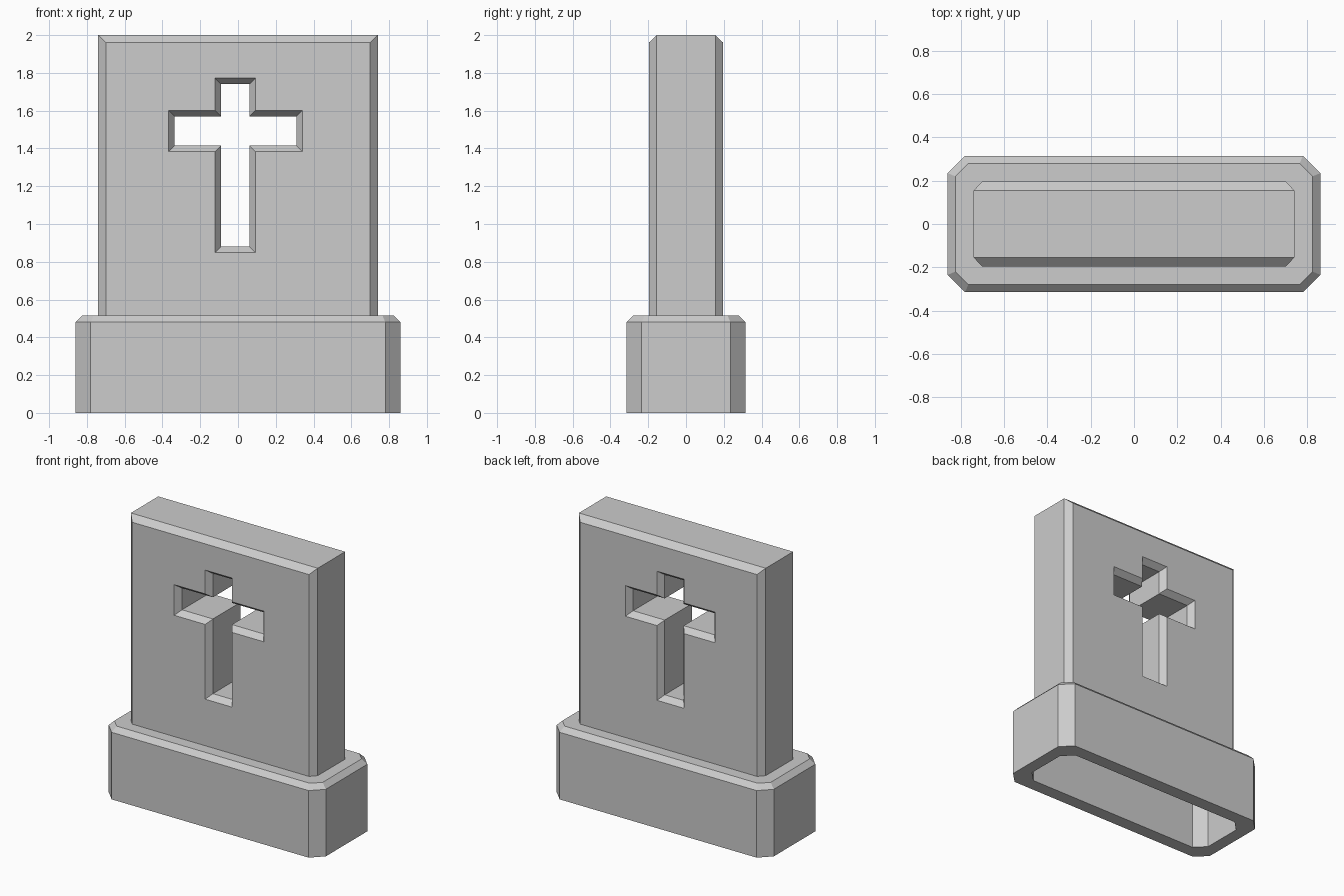
import bpy
import bmesh

default = bpy.data.objects.get("Cube")
if default:
    bpy.data.objects.remove(default, do_unlink=True)

# Stone colour
stone = bpy.data.materials.new("grey_stone")
stone.use_nodes = True
GREY = (0.604, 0.604, 0.604, 1.0)
stone.diffuse_color = GREY
stone.node_tree.nodes["Principled BSDF"].inputs["Base Color"].default_value = GREY


def loft(bm, rings):
    """Join successive closed rings with quads and return their vertices."""
    loops = [[bm.verts.new(p) for p in ring] for ring in rings]
    for a, b in zip(loops, loops[1:]):
        n = len(a)
        for i in range(n):
            j = (i + 1) % n
            bm.faces.new((a[i], a[j], b[j], b[i]))
    return loops


def finish(bm, name):
    bmesh.ops.recalc_face_normals(bm, faces=bm.faces[:])
    mesh = bpy.data.meshes.new(name)
    bm.to_mesh(mesh)
    bm.free()
    mesh.materials.append(stone)
    obj = bpy.data.objects.new(name, mesh)
    bpy.context.collection.objects.link(obj)
    return obj


def octagon(a, b, c, z):
    """Rectangle with half sizes a, b and corners cut by c."""
    return [(a, c - b, z), (a, b - c, z), (a - c, b, z), (c - a, b, z),
            (-a, b - c, z), (-a, c - b, z), (c - a, -b, z), (a - c, -b, z)]


# Plinth: one shell, hollow from below, with cut corners and a chamfered rim
bm = bmesh.new()
shell = loft(bm, [octagon(0.77, 0.22, 0.075, 0.42),
                  octagon(0.77, 0.22, 0.075, 0),
                  octagon(0.86, 0.315, 0.08, 0),
                  octagon(0.86, 0.315, 0.08, 0.48),
                  octagon(0.825, 0.28, 0.06, 0.515)])
bm.faces.new(shell[0])
bm.faces.new(shell[-1])
finish(bm, "plinth")


def slab_outline(inset, y):
    w, top, bottom = 0.74 - inset, 2.0 - inset, 0.5
    return [(-w, y, bottom), (w, y, bottom), (w, y, top), (-w, y, top)]


def cross_outline(g, y):
    """Cross opening grown outwards by g."""
    l, r = -0.09 - g, 0.06 + g
    arm_l, arm_r = -0.335 - g, 0.31 + g
    low, high = 1.415 - g, 1.57 + g
    foot, head = 0.88 - g, 1.74 + g
    pts = [(l, foot), (r, foot), (r, low), (arm_r, low), (arm_r, high), (r, high),
           (r, head), (l, head), (l, high), (arm_l, high), (arm_l, low), (l, low)]
    return [(x, y, z) for x, z in pts]


# Headstone: chamfered slab pierced by a chamfered cross
FACE, SHOULDER = 0.197, 0.155
depths = (-FACE, -SHOULDER, SHOULDER, FACE)
bm = bmesh.new()
outer = loft(bm, [slab_outline(i, y) for i, y in zip((0.04, 0, 0, 0.04), depths)])
hole = loft(bm, [cross_outline(g, y) for g, y in zip((0.032, 0, 0, 0.032), depths)])
for end, ny in ((0, -1), (-1, 1)):
    rim = set(outer[end]) | set(hole[end])
    edges = [e for e in bm.edges if e.verts[0] in rim and e.verts[1] in rim]
    bmesh.ops.triangle_fill(bm, edges=edges, use_beauty=True, normal=(0, ny, 0))
bmesh.ops.dissolve_limit(bm, angle_limit=0.01, verts=bm.verts[:], edges=bm.edges[:])
finish(bm, "headstone")
